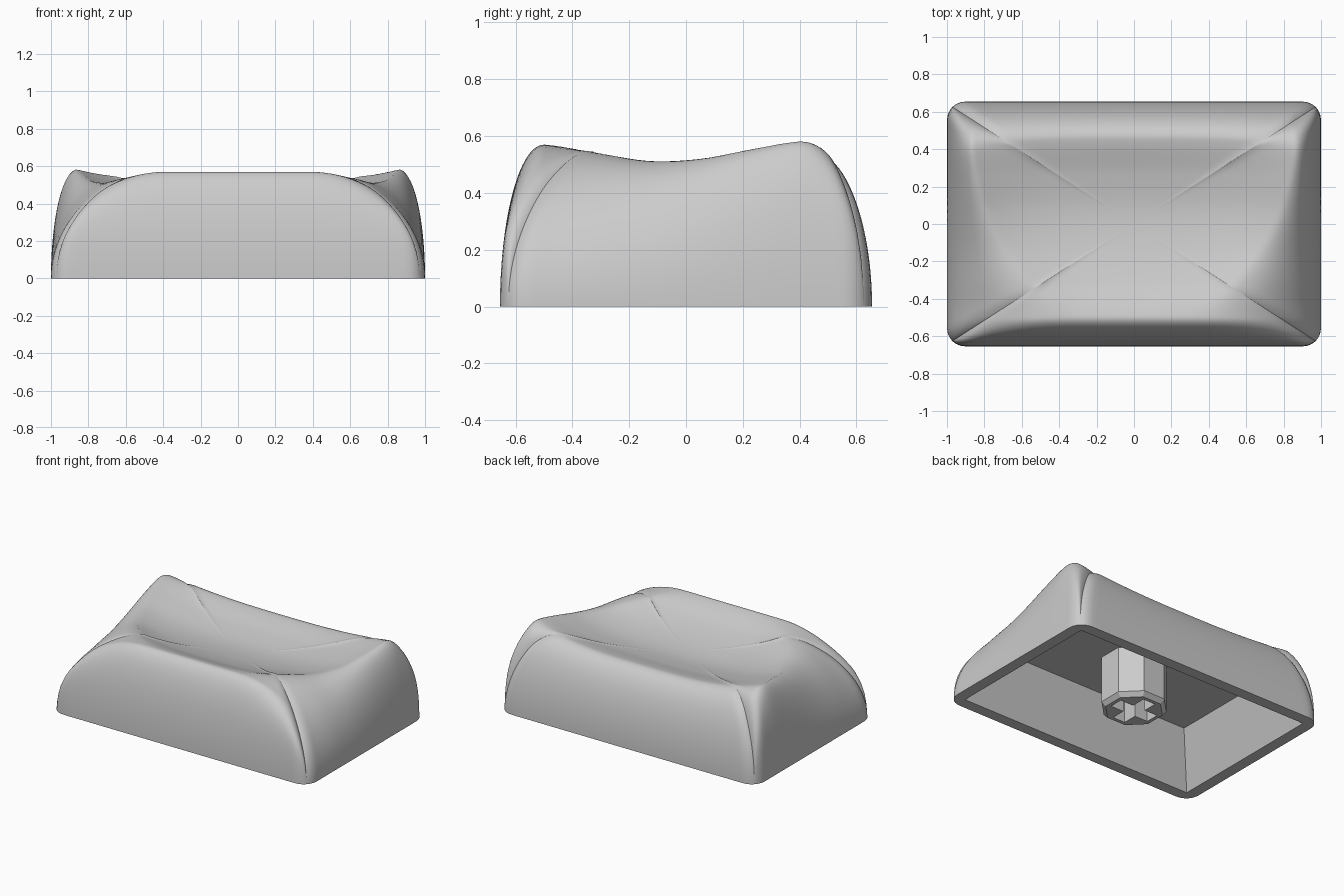
import bpy, bmesh, math

cube = bpy.data.objects.get("Cube")
if cube:
    bpy.data.objects.remove(cube, do_unlink=True)

HX, HY, CORNER = 1.0, 0.655, 0.1      # footprint half sizes and corner radius
SIDE, RINGS = 40, 60                  # mesh density
FRONT = -0.5                          # y of the front lip

grey = bpy.data.materials.new("light grey plastic")
grey.use_nodes = True
grey.diffuse_color = (0.6, 0.6, 0.6, 1)
grey.node_tree.nodes["Principled BSDF"].inputs["Base Color"].default_value = (0.6, 0.6, 0.6, 1)


def curve(knots, t):
    """Smooth curve through evenly spaced knots, t from 0 to 1."""
    n = len(knots) - 1
    t = min(max(t, 0), 1) * n
    i = min(int(t), n - 1)
    f = t - i
    a, b, c, d = (knots[min(max(i + k, 0), n)] for k in (-1, 0, 1, 2))
    return b + 0.5 * f * (c - a + f * (2*a - 5*b + 4*c - d + f * (3*(b - c) + d - a)))


def wall(pos, ridge, edge):
    """Elliptical falloff from 1 at the ridge to 0 at the edge."""
    k = min(max((pos - ridge) / (edge - ridge), 0), 1)
    return max(math.sqrt(1 - k * k), 1e-4)


def height(x, y):
    x = abs(x)
    back = 0.46 - 0.06 * min(x / 0.88, 1) ** 4
    t = (y - FRONT) / (back - FRONT)
    ridge_x = curve((0.38, 0.55, 0.69, 0.78, 0.83, 0.86), t)
    ridge_z = curve((0.57, 0.54, 0.512, 0.52, 0.553, 0.582), t)
    dish_z = curve((0.57, 0.5, 0.455, 0.44, 0.465, 0.51), t)
    top = dish_z + (ridge_z - dish_z) * min(x / ridge_x, 1) ** 3
    fx = wall(x, ridge_x, HX)
    fy = wall(y, back, HY) if y > 0 else wall(-y, -FRONT, HY)
    return top * (fx ** -4 + fy ** -4 - 1) ** -0.25


def rounded(x, y):
    """Pull a point of the sharp rectangle onto the rounded one."""
    cx = min(max(x, CORNER - HX), HX - CORNER)
    cy = min(max(y, CORNER - HY), HY - CORNER)
    length = math.hypot(x - cx, y - cy)
    return cx + (x - cx) * CORNER / length, cy + (y - cy) * CORNER / length


def loft(name, rings, tip=None):
    """Skin closed rings; cap the ends with a face, or the first with a tip."""
    bm = bmesh.new()
    loops = [[bm.verts.new(p) for p in ring] for ring in rings]
    n = len(loops[0])
    for lo, hi in zip(loops, loops[1:]):
        for i in range(n):
            j = (i + 1) % n
            bm.faces.new((lo[i], lo[j], hi[j], hi[i]))
    if tip:
        v = bm.verts.new(tip)
        for i in range(n):
            bm.faces.new((v, loops[0][i], loops[0][(i + 1) % n]))
    else:
        bm.faces.new(loops[0])
    bm.faces.new(loops[-1])
    bmesh.ops.recalc_face_normals(bm, faces=bm.faces)
    mesh = bpy.data.meshes.new(name)
    bm.to_mesh(mesh)
    bm.free()
    mesh.materials.append(grey)
    obj = bpy.data.objects.new(name, mesh)
    bpy.context.collection.objects.link(obj)
    return obj


def activate(obj):
    bpy.ops.object.select_all(action='DESELECT')
    obj.select_set(True)
    bpy.context.view_layer.objects.active = obj


# Rectangle outline, denser toward the corners
steps = [math.sin(math.pi / 2 * (2 * k / SIDE - 1)) for k in range(SIDE)]
unit = ([(s, -1) for s in steps] + [(1, s) for s in steps]
        + [(-s, 1) for s in steps] + [(-1, -s) for s in steps])
sharp = [(u * HX, v * HY) for u, v in unit]
soft = [rounded(x, y) for x, y in sharp]

# Outer skin from the middle of the dish down to the base
rings = []
for k in range(1, RINGS + 1):
    s = math.sin(math.pi / 2 * k / RINGS)
    rings.append([(px * s, py * s, height(qx * s, qy * s) if k < RINGS else 0)
                  for (px, py), (qx, qy) in zip(soft, sharp)])

# Flat rim, then the tapered hollow and its ceiling
for inset, z in ((0.08, 0), (0.22, 0.36)):
    rings.append([(u * (HX - inset), v * (HY - inset), z) for u, v in unit])
shell = loft("cap_shell", rings, tip=(0, 0, height(0, 0)))
activate(shell)
bpy.ops.object.shade_smooth_by_angle(angle=math.radians(50))


# Eight-sided mounting post with a chamfered lower end
def octagon(flat, z):
    r = flat / math.cos(math.pi / 8)
    return [(r * math.cos(a), r * math.sin(a), z)
            for a in (math.pi / 8 + i * math.pi / 4 for i in range(8))]


post = loft("mounting_post", [octagon(0.175, 0.005), octagon(0.2, 0.035), octagon(0.2, 0.38)])

# Cross-shaped socket cut into the post
arm, half = 0.15, 0.048
cross = []
for q in range(4):
    c, s = round(math.cos(q * math.pi / 2)), round(math.sin(q * math.pi / 2))
    cross += [(x * c - y * s, x * s + y * c) for x, y in ((arm, -half), (arm, half), (half, half))]
cutter = loft("socket_cutter", [[(x, y, z) for x, y in cross] for z in (-0.1, 0.3)])
cutter.hide_render = True
cut = post.modifiers.new("socket", 'BOOLEAN')
cut.operation = 'DIFFERENCE'
cut.solver = 'EXACT'
cut.object = cutter
activate(post)
bpy.ops.object.modifier_apply(modifier="socket")
bpy.data.objects.remove(cutter, do_unlink=True)
